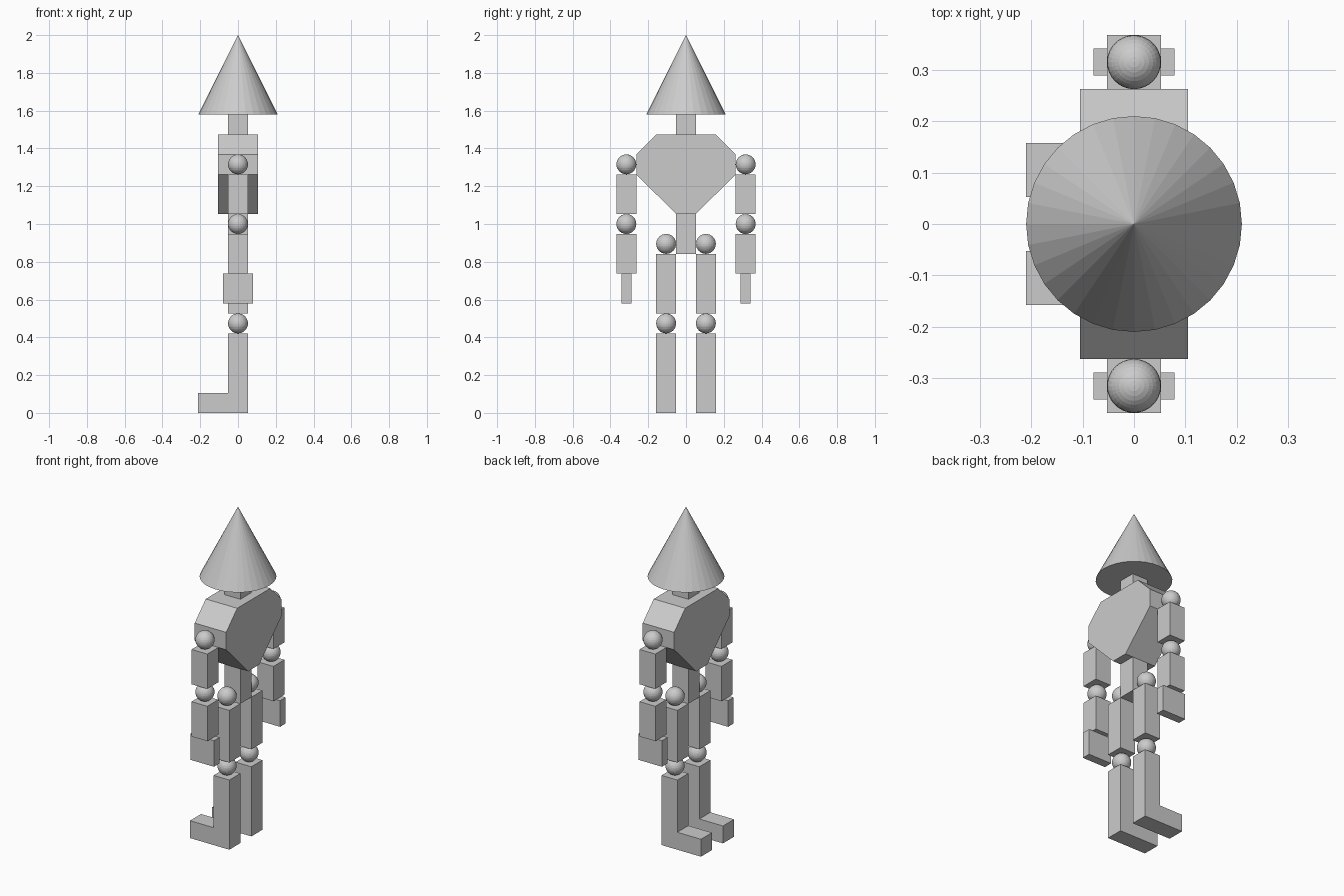
import bpy, bmesh

if "Cube" in bpy.data.objects:
    bpy.data.objects.remove(bpy.data.objects["Cube"])

U = 2 / 19  # one module: the figure is 19 modules tall


def box(name, x, y, z):
    """Box from (min, max) ranges given in modules."""
    lo, hi = zip(x, y, z)
    bpy.ops.mesh.primitive_cube_add(size=1, location=[(a + b) / 2 * U for a, b in zip(lo, hi)])
    ob = bpy.context.object
    ob.name = name
    ob.scale = [(b - a) * U for a, b in zip(lo, hi)]
    bpy.ops.object.transform_apply(location=False, rotation=False, scale=True)
    return ob


def ball(name, y, z):
    bpy.ops.mesh.primitive_uv_sphere_add(segments=32, ring_count=16, radius=U / 2, location=(0, y * U, z * U))
    bpy.context.object.name = name


def prism(name, points, extrude):
    """Closed profile in modules, extruded along a vector."""
    bm = bmesh.new()
    face = bm.faces.new([bm.verts.new([c * U for c in p]) for p in points])
    res = bmesh.ops.extrude_face_region(bm, geom=[face])
    verts = [g for g in res["geom"] if isinstance(g, bmesh.types.BMVert)]
    bmesh.ops.translate(bm, verts=verts, vec=[c * U for c in extrude])
    bmesh.ops.recalc_face_normals(bm, faces=bm.faces)
    mesh = bpy.data.meshes.new(name)
    bm.to_mesh(mesh)
    bm.free()
    bpy.context.collection.objects.link(bpy.data.objects.new(name, mesh))


# Cone head and neck
bpy.ops.mesh.primitive_cone_add(vertices=32, radius1=2 * U, radius2=0, depth=4 * U, location=(0, 0, 17 * U))
bpy.context.object.name = "head"
box("neck", (-.5, .5), (-.5, .5), (14, 15))

# Eight-sided torso and waist
half = [(.5, 10), (2.5, 12), (2.5, 13), (1.5, 14)]
outline = half + [(-y, z) for y, z in reversed(half)]
prism("torso", [(-1, y, z) for y, z in outline], (2, 0, 0))
box("waist", (-.5, .5), (-.5, .5), (8, 10))

for side, s in (("left", 1), ("right", -1)):
    # Arm
    a = 3 * s
    ball(side + "_shoulder", a, 12.5)
    box(side + "_upper_arm", (-.5, .5), (a - .5, a + .5), (10.5 - .5, 12))
    ball(side + "_elbow", a, 9.5)
    box(side + "_forearm", (-.5, .5), (a - .5, a + .5), (7, 9))
    box(side + "_hand", (-.75, .75), (a - .25, a + .25), (5.5, 7))

    # Leg, with shin and foot as one L-shaped piece
    ball(side + "_hip", s, 8.5)
    box(side + "_thigh", (-.5, .5), (s - .5, s + .5), (5, 8))
    ball(side + "_knee", s, 4.5)
    boot = [(-2, 0), (.5, 0), (.5, 4), (-.5, 4), (-.5, 1), (-2, 1)]
    prism(side + "_shin_and_foot", [(x, s - .5, z) for x, z in boot], (0, 1, 0))
